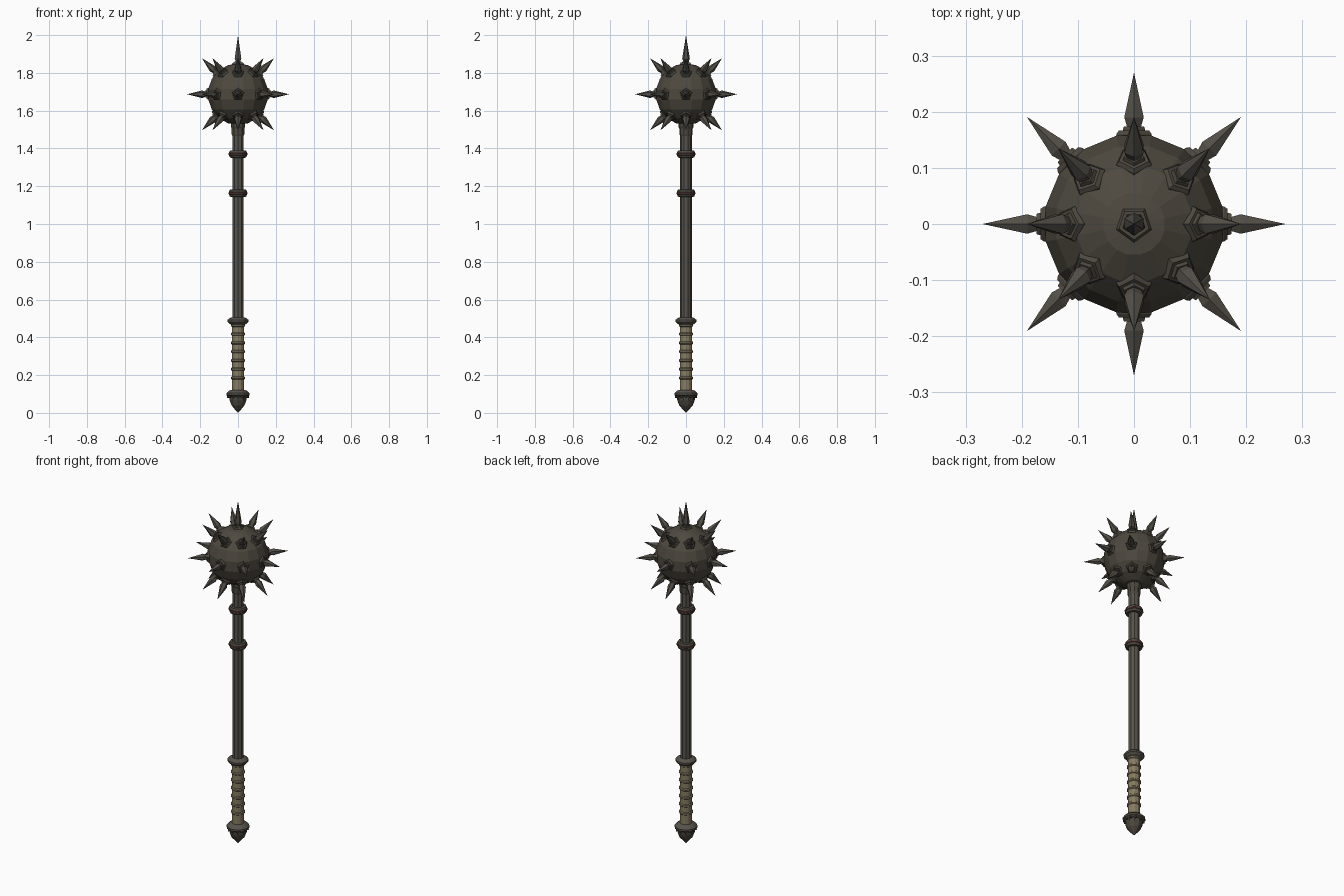
import bpy, bmesh, math
from mathutils import Vector, Matrix

cube = bpy.data.objects.get("Cube")
if cube:
    bpy.data.objects.remove(cube, do_unlink=True)


def material(name, rgb):
    m = bpy.data.materials.new(name)
    m.use_nodes = True
    m.diffuse_color = (*rgb, 1)
    m.node_tree.nodes["Principled BSDF"].inputs["Base Color"].default_value = (*rgb, 1)
    return m


IRON = material("dark iron", (0.075, 0.066, 0.05))
STEEL = material("spike steel", (0.085, 0.077, 0.063))
SHAFT = material("shaft grey brown", (0.095, 0.086, 0.07))
RED = material("dull red band", (0.1, 0.045, 0.04))
WRAP = material("tan wrap", (0.24, 0.2, 0.12))


def make_object(name, bm, mat):
    bmesh.ops.recalc_face_normals(bm, faces=bm.faces)
    mesh = bpy.data.meshes.new(name)
    bm.to_mesh(mesh)
    bm.free()
    mesh.materials.append(mat)
    ob = bpy.data.objects.new(name, mesh)
    bpy.context.collection.objects.link(ob)
    return ob


def lathe(bm, profile, sides, matrix=Matrix()):
    """Revolve (radius, height) pairs about z; radius 0 makes a tip."""
    rings = []
    for r, z in profile:
        count = sides if r else 1
        rings.append([bm.verts.new(matrix @ Vector((
            r * math.sin(math.tau * i / sides),
            r * math.cos(math.tau * i / sides), z))) for i in range(count)])
    for a, b in zip(rings, rings[1:]):
        for i in range(sides):
            j = (i + 1) % sides
            corners = [a[i % len(a)], a[j % len(a)], b[j % len(b)], b[i % len(b)]]
            bm.faces.new(list(dict.fromkeys(corners)))
    for ring in (rings[0], rings[-1]):
        if len(ring) > 2:
            bm.faces.new(ring)


def turned(name, profile, sides, mat):
    bm = bmesh.new()
    lathe(bm, profile, sides)
    return make_object(name, bm, mat)


# Faceted ball head
CENTRE = Vector((0, 0, 1.687))
bm = bmesh.new()
bmesh.ops.create_uvsphere(bm, u_segments=16, v_segments=9, radius=0.163,
                          matrix=Matrix.Translation(CENTRE) @ Matrix.Rotation(math.pi / 16, 4, 'Z'))
make_object("ball_head", bm, IRON)

# Spikes and their stepped collars: three rings of eight plus a longer crown spike
spikes, collars = bmesh.new(), bmesh.new()
directions = [(lat, i * math.pi / 4)
              for lat in (-math.pi / 4, 0, math.pi / 4) for i in range(8)]
directions.append((math.pi / 2, 0))
for lat, lon in directions:
    d = Vector((math.cos(lat) * math.cos(lon), math.cos(lat) * math.sin(lon), math.sin(lat)))
    turn = d.to_track_quat('Z', 'Y').to_matrix().to_4x4()
    place = Matrix.Translation(CENTRE) @ turn
    tip = 0.313 if lat > 1 else 0.27
    lathe(collars, [(0.033, 0.14), (0.033, 0.16), (0.028, 0.167), (0.021, 0.167),
                    (0.019, 0.174)], 5, place)
    lathe(spikes, [(0.013, 0.15), (0.014, 0.172), (0.02, 0.19), (0, tip)], 6, place)
make_object("spikes", spikes, STEEL)
make_object("spike_collars", collars, IRON)

# Shaft and the socket under the head
turned("shaft", [(0.031, 0.46), (0.031, 1.55)], 10, SHAFT)
turned("head_socket", [(0.031, 1.465), (0.035, 1.475), (0.035, 1.505), (0.04, 1.515),
                       (0.04, 1.56)], 10, IRON)

# Shaft bands: dark rims around a red middle
for label, z in (("upper", 1.37), ("lower", 1.163)):
    turned(label + "_band", [(0.032, z - 0.02), (0.043, z - 0.018), (0.047, z - 0.009),
                             (0.047, z + 0.009), (0.043, z + 0.018), (0.032, z + 0.02)], 12, IRON)
    turned(label + "_band_stripe", [(0.046, z - 0.007), (0.05, z - 0.004),
                                    (0.05, z + 0.004), (0.046, z + 0.007)], 12, RED)

# Guard ring above the grip
turned("guard_ring", [(0.034, 0.466), (0.046, 0.472), (0.056, 0.482), (0.056, 0.492),
                      (0.044, 0.502), (0.032, 0.506)], 12, SHAFT)

# Wrapped grip with raised cords
grip = [(0.033, 0.1)]
for i in range(7):
    z = 0.185 + i * 0.0465
    grip += [(0.033, z - 0.008), (0.038, z - 0.004), (0.038, z + 0.004), (0.033, z + 0.008)]
grip.append((0.033, 0.48))
turned("grip", grip, 12, WRAP)

# Pommel: flared collar over a pointed bulb
turned("pommel_collar", [(0.034, 0.122), (0.046, 0.118), (0.061, 0.104), (0.061, 0.094),
                         (0.046, 0.084)], 12, SHAFT)
turned("pommel", [(0.048, 0.09), (0.046, 0.065), (0.036, 0.04), (0.019, 0.02),
                  (0.011, 0.012), (0, 0)], 10, IRON)

# Small studs around the pommel collar
studs = bmesh.new()
for i in range(12):
    a = math.tau * i / 12
    out = Vector((math.cos(a), math.sin(a), -0.8)).normalized()
    place = Matrix.Translation(Vector((0.045 * math.cos(a), 0.045 * math.sin(a), 0.09)))
    lathe(studs, [(0.009, 0), (0.009, 0.008), (0, 0.016)], 4,
          place @ out.to_track_quat('Z', 'Y').to_matrix().to_4x4())
make_object("pommel_studs", studs, IRON)
